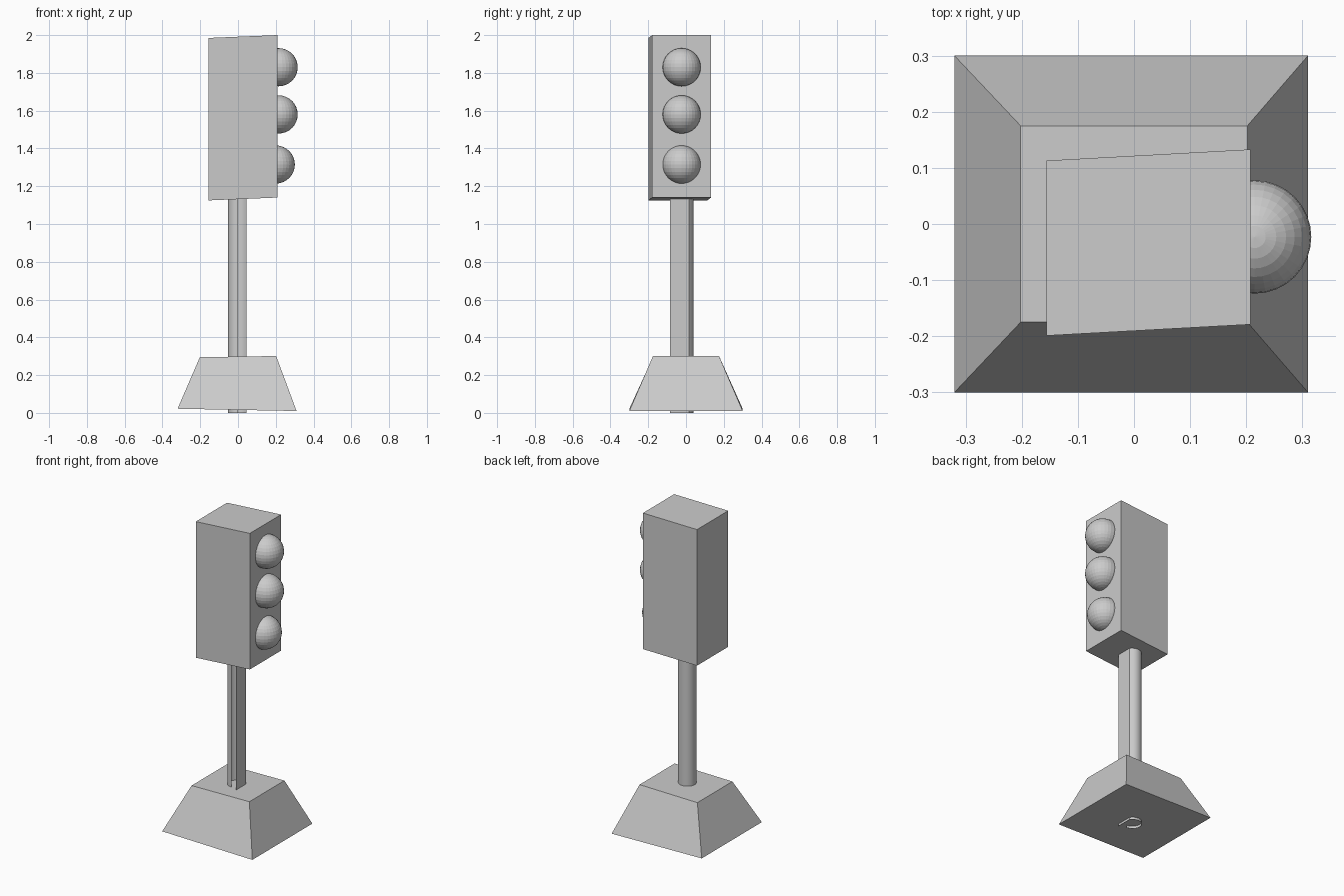
import bpy, bmesh, math
from mathutils import Matrix

cube = bpy.data.objects.get("Cube")
if cube:
    bpy.data.objects.remove(cube, do_unlink=True)

grey = bpy.data.materials.new("plain_grey")
grey.use_nodes = True
COLOUR = (0.6, 0.6, 0.6, 1)
grey.diffuse_color = COLOUR
grey.node_tree.nodes["Principled BSDF"].inputs["Base Color"].default_value = COLOUR


def add_object(name, bm):
    mesh = bpy.data.meshes.new(name)
    bm.to_mesh(mesh)
    bm.free()
    mesh.materials.append(grey)
    obj = bpy.data.objects.new(name, mesh)
    bpy.context.collection.objects.link(obj)
    return obj


# Weighted base: a box tapered towards the top, very slightly tilted
bm = bmesh.new()
bmesh.ops.create_cube(bm, size=2)
for v in bm.verts:
    x, y, z = v.co
    if z > 0:
        v.co = (0.202 * x, 0.175 * y, 0.298 + 0.003 * x)
    else:
        v.co = (0.315 * x - 0.005, 0.3 * y, 0.016 - 0.006 * x)
add_object("base", bm)

# Lamp housing: a slightly sheared box
bm = bmesh.new()
bmesh.ops.create_cube(bm, size=2)
for v in bm.verts:
    x, y, z = v.co
    v.co = (0.182 * x + 0.026,
            0.156 * y - 0.033 + 0.01 * x,
            0.43 * z + 1.5625 + 0.0075 * x)
add_object("housing", bm)

# Pole: a curled sheet with one flat side and an open seam at the front
profile = [(0.046, -0.085), (0.046, 0.015)]
for i in range(13):
    a = math.radians(35 + i * 235 / 12)
    profile.append((0.053 * math.cos(a), -0.013 + 0.053 * math.sin(a)))
bm = bmesh.new()
low = [bm.verts.new((x, y, 0)) for x, y in profile]
high = [bm.verts.new((x, y, 1.15)) for x, y in profile]
for i in range(len(profile) - 1):
    bm.faces.new((low[i], low[i + 1], high[i + 1], high[i]))
pole = add_object("pole", bm)
for p in pole.data.polygons:
    p.use_smooth = p.index > 0

# Three round lamps on the side of the housing
for name, x, z in (("top_lamp", 0.215, 1.83),
                   ("middle_lamp", 0.215, 1.58),
                   ("bottom_lamp", 0.2, 1.315)):
    bm = bmesh.new()
    bmesh.ops.create_uvsphere(bm, u_segments=32, v_segments=16, radius=0.101,
                              matrix=Matrix.Translation((x, -0.023, z)))
    add_object(name, bm)
